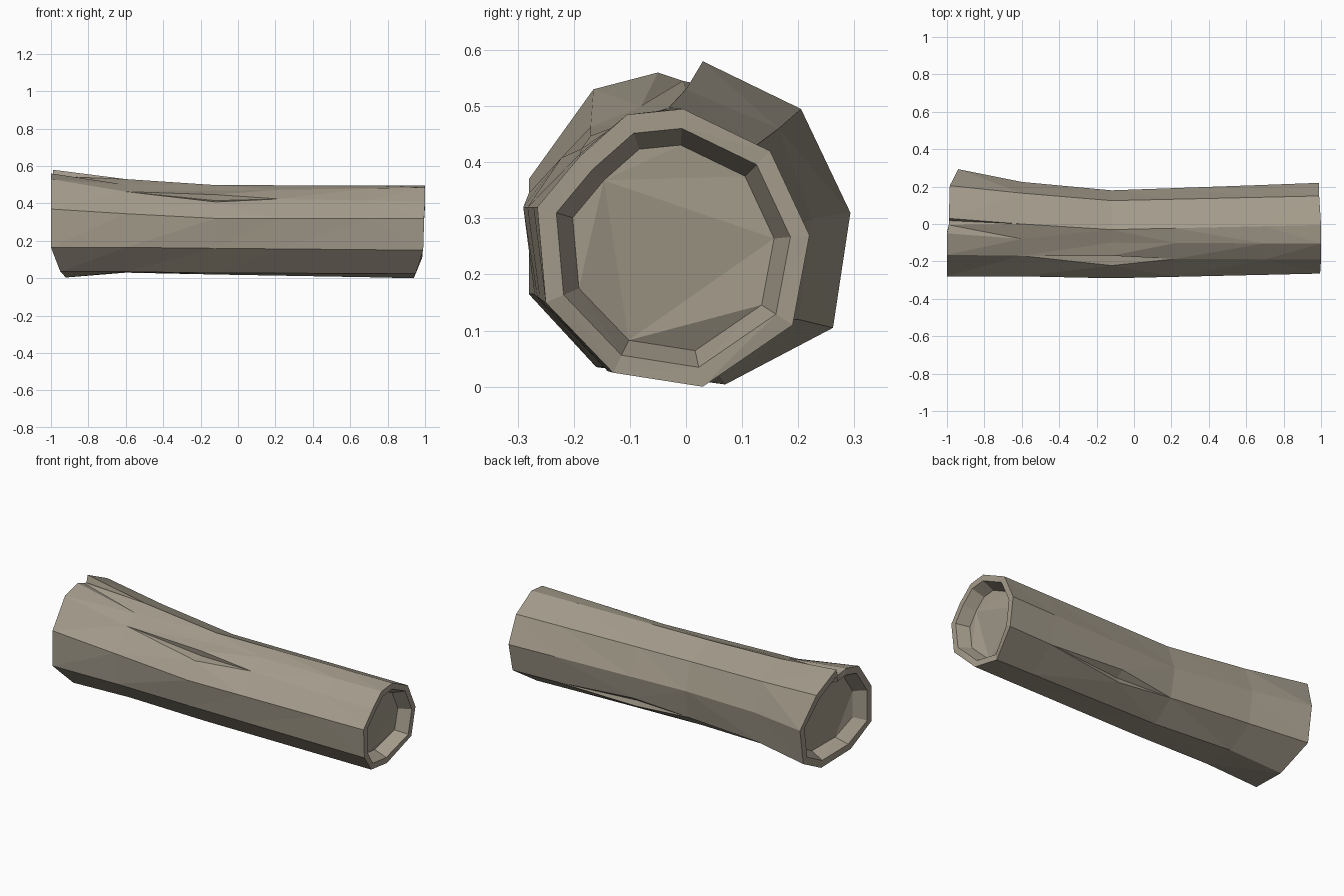
import bpy, bmesh

if "Cube" in bpy.data.objects:
    bpy.data.objects.remove(bpy.data.objects["Cube"])

# Key cross-sections (y, z), starting at the top and going round the back
LEFT = [(.03, .58), (.205, .495), (.293, .31), (.262, .105), (.07, .004),
        (-.16, .035), (-.28, .165), (-.28, .37), (-.165, .53), (-.05, .56)]
NEAR = [(0, .53), (.165, .46), (.225, .3), (.2, .12), (.05, .03),
        (-.14, .035), (-.27, .165), (-.28, .345), (-.17, .463), (-.08, .5)]
MID = [(-.03, .498), (.125, .43), (.18, .28), (.15, .115), (.02, .02),
       (-.14, .028), (-.265, .16), (-.29, .32), (-.185, .43), (-.1, .468)]
RIGHT = [(-.005, .495), (.15, .42), (.22, .27), (.19, .11), (.03, 0),
         (-.13, .025), (-.25, .15), (-.265, .32), (-.19, .41), (-.105, .485)]

# How far each end corner is set back along the trunk
BACK_L = [.01, .015, .06, .06, .08, .05, 0, 0, 0, 0]
BACK_R = [0, .01, .01, .015, .06, .05, .01, .005, 0, 0]


def blend(a, b, t):
    return [(p[0] + (q[0] - p[0]) * t, p[1] + (q[1] - p[1]) * t) for p, q in zip(a, b)]


def section(x, profile, back=None, splits=None):
    """Ring of points; chosen corners are split into lips and a groove."""
    pts = []
    for i, (y, z) in enumerate(profile):
        px = x - (back[i] if x > 0 else -back[i]) if back else x
        if i in (0, 3, 8):
            three = (splits or {}).get(i, [(y, z)] * 3)
        else:
            three = [(y, z)]
        pts += [(px, *p) for p in three]
    return pts


rings = [
    section(-1, LEFT, BACK_L, {0: [(-.005, .545), (.018, .54), (.03, .58)]}),
    section(-.6, NEAR),
    section(-.12, MID, splits={8: [(-.222, .408), (-.165, .415), (-.17, .447)]}),
    section(.22, blend(MID, RIGHT, .3),
            splits={3: [(.172, .145), (.13, .115), (.14, .085)]}),
    section(.7, blend(MID, RIGHT, .73)),
    section(1, RIGHT, BACK_R),
]

bm = bmesh.new()


def add_ring(pts):
    return [bm.verts.new(p) for p in pts]


def bridge(a, b):
    n = len(a)
    for i in range(n):
        j = (i + 1) % n
        bm.faces.new((a[i], a[j], b[j], b[i]))


# Bark
loops = [add_ring(r) for r in rings]
for a, b in zip(loops, loops[1:]):
    bridge(a, b)


# Sawn ends: flat rim, then a shallow tapered recess
def recess(loop, side):
    n = len(loop)
    cy = (min(v.co.y for v in loop) + max(v.co.y for v in loop)) / 2
    cz = (min(v.co.z for v in loop) + max(v.co.z for v in loop)) / 2
    previous = loop
    for scale, depth in ((.86, 0), (.74, .07)):
        ring = add_ring([(v.co.x - side * depth, cy + (v.co.y - cy) * scale,
                          cz + (v.co.z - cz) * scale) for v in loop])
        bridge(previous, ring)
        previous = ring
    bm.faces.new(previous)


recess(loops[0], -1)
recess(loops[-1], 1)

bmesh.ops.remove_doubles(bm, verts=bm.verts, dist=.0005)
bmesh.ops.triangulate(bm, faces=bm.faces[:])
bmesh.ops.recalc_face_normals(bm, faces=bm.faces[:])

mesh = bpy.data.meshes.new("log")
bm.to_mesh(mesh)
bm.free()
log = bpy.data.objects.new("log", mesh)
bpy.context.collection.objects.link(log)

# Weathered wood colour
wood = bpy.data.materials.new("weathered_wood")
wood.diffuse_color = (.37, .33, .26, 1)
wood.use_nodes = True
wood.node_tree.nodes["Principled BSDF"].inputs["Base Color"].default_value = wood.diffuse_color
mesh.materials.append(wood)
